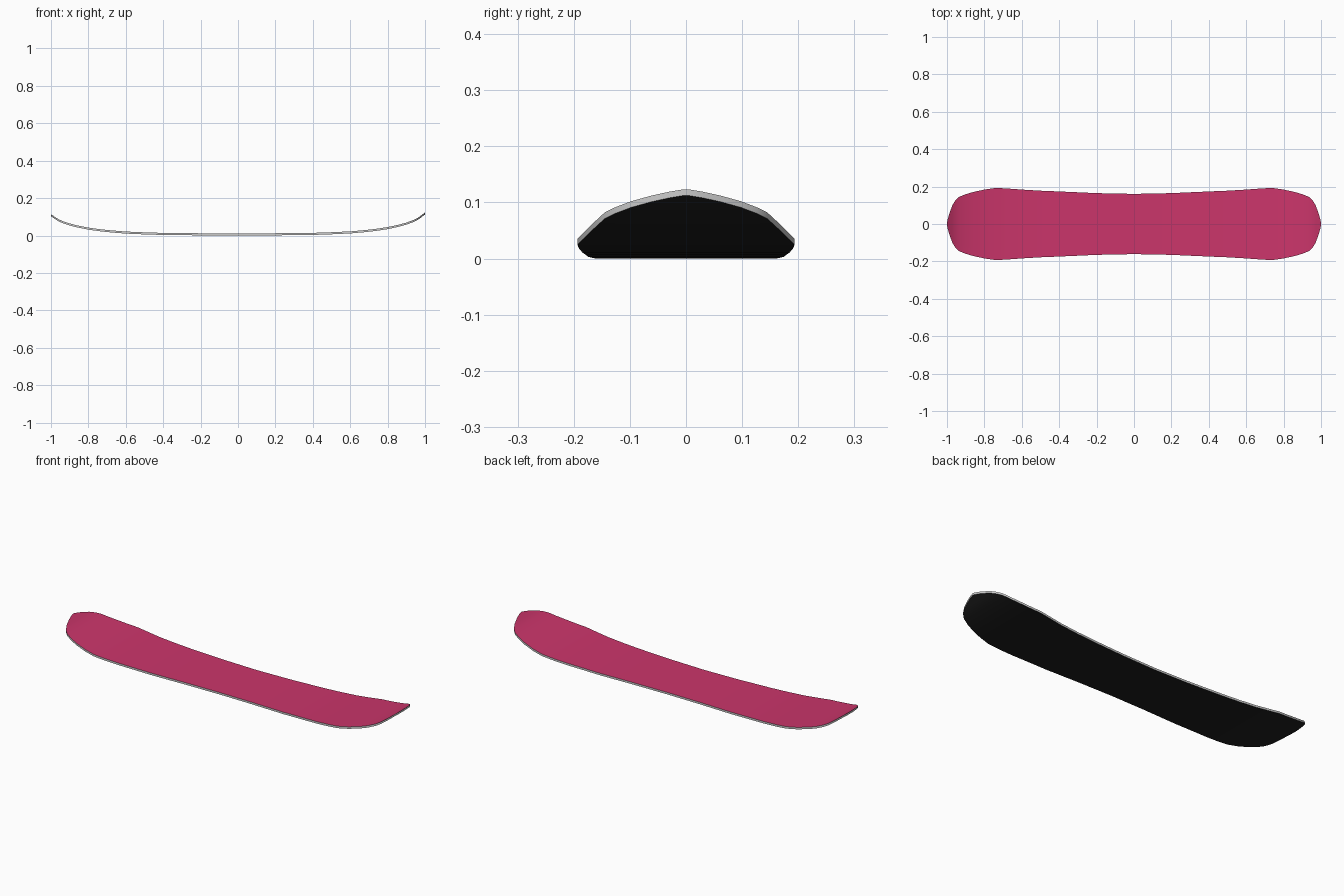
import bpy

if "Cube" in bpy.data.objects:
    bpy.data.objects.remove(bpy.data.objects["Cube"])

THICK = 0.011
# (distance from middle, half width, base height)
STATIONS = [(0, .161, 0), (.2, .165, .001), (.4, .174, .003), (.5, .178, .0065),
            (.6, .184, .011), (.68, .190, .018), (.74, .193, .025), (.80, .184, .034),
            (.86, .171, .047), (.90, .159, .058), (.935, .145, .071), (.955, .127, .080),
            (.972, .098, .091), (.985, .062, .101), (.995, .030, .108), (1, .006, .112)]
COLS = 8

# Mirror the stations to the tail, which kicks up slightly less
rows = [(-x, w, z * .92) for x, w, z in STATIONS[:0:-1]] + STATIONS


def material(name, rgb):
    m = bpy.data.materials.new(name)
    m.diffuse_color = (*rgb, 1)
    m.use_nodes = True
    m.node_tree.nodes["Principled BSDF"].inputs["Base Color"].default_value = m.diffuse_color
    return m


def build(name, verts, faces, mat=None):
    me = bpy.data.meshes.new(name)
    me.from_pydata(verts, [], faces)
    ob = bpy.data.objects.new(name, me)
    bpy.context.collection.objects.link(ob)
    if mat:
        me.materials.append(mat)
    bpy.context.view_layer.objects.active = ob
    ob.select_set(True)
    bpy.ops.object.shade_smooth_by_angle(angle=0.7)
    ob.select_set(False)
    return ob


def sheet(name, lift, up, mat):
    n = COLS + 1
    verts = [(x, w * (2 * j / COLS - 1), z + lift) for x, w, z in rows for j in range(n)]
    faces = []
    for i in range(len(rows) - 1):
        for j in range(COLS):
            a = i * n + j
            f = (a, a + n, a + n + 1, a + 1)
            faces.append(f if up else f[::-1])
    return build(name, verts, faces, mat)


# Coloured deck on top and black gliding base underneath
sheet("deck", THICK, True, material("deck_pink", (.60, .036, .147)))
sheet("base", 0, False, material("base_black", (.013, .013, .013)))

# Grey sidewall running around the whole outline
loop = [(x, -w, z) for x, w, z in rows] + [(x, w, z) for x, w, z in rows[::-1]]
n = len(loop)
verts = loop + [(x, y, z + THICK) for x, y, z in loop]
build("sidewall", verts, [(i, (i + 1) % n, (i + 1) % n + n, i + n) for i in range(n)])
